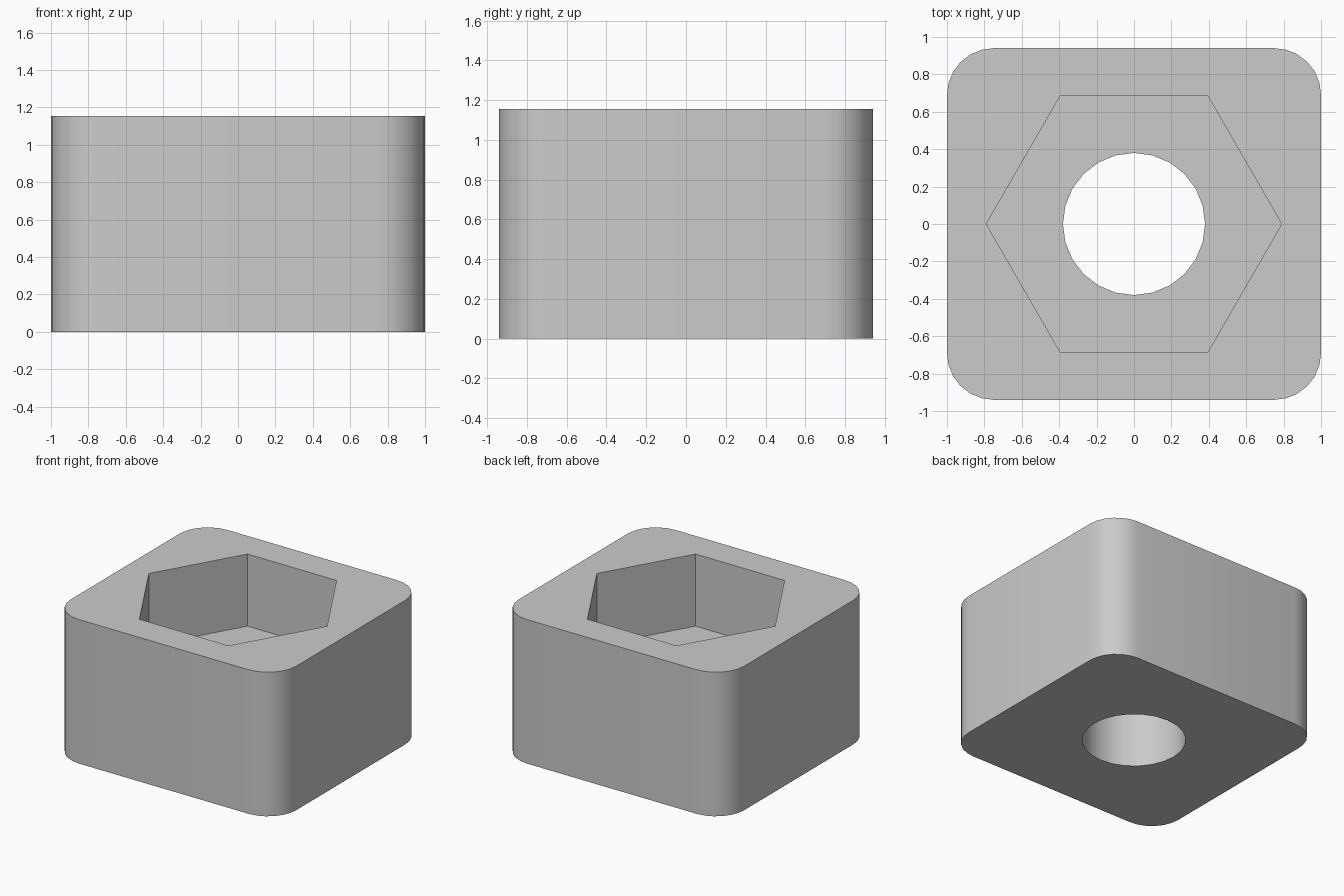
import bpy, bmesh, math

cube = bpy.data.objects.get("Cube")
if cube:
    bpy.data.objects.remove(cube, do_unlink=True)

WIDTH, DEPTH, HEIGHT = 2.0, 1.88, 1.155
CORNER, FLOOR = 0.25, 0.577
HEX_RADIUS, HOLE_RADIUS = 0.79, 0.38


def prism(name, outline, bottom, top):
    """Extrude a closed xy outline between two heights."""
    bm = bmesh.new()
    base = bm.faces.new([bm.verts.new((x, y, bottom)) for x, y in outline])
    extruded = bmesh.ops.extrude_face_region(bm, geom=[base])
    verts = [v for v in extruded["geom"] if isinstance(v, bmesh.types.BMVert)]
    bmesh.ops.translate(bm, verts=verts, vec=(0, 0, top - bottom))
    bmesh.ops.recalc_face_normals(bm, faces=bm.faces)
    mesh = bpy.data.meshes.new(name)
    bm.to_mesh(mesh)
    bm.free()
    obj = bpy.data.objects.new(name, mesh)
    bpy.context.collection.objects.link(obj)
    return obj


def arc(cx, cy, radius, start, sweep, steps):
    """Points along an arc, both ends included."""
    angles = [math.radians(start + sweep * i / steps) for i in range(steps + 1)]
    return [(cx + radius * math.cos(a), cy + radius * math.sin(a)) for a in angles]


def circle(radius, sides):
    return arc(0, 0, radius, 0, 360, sides)[:-1]


# Rounded block
outline = []
for i, (sx, sy) in enumerate([(1, 1), (-1, 1), (-1, -1), (1, -1)]):
    outline += arc(sx * (WIDTH / 2 - CORNER), sy * (DEPTH / 2 - CORNER),
                   CORNER, 90 * i, 90, 6)
block = prism("rounded_block", outline, 0, HEIGHT)

grey = bpy.data.materials.new("grey")
grey.use_nodes = True
colour = (0.6, 0.6, 0.6, 1)
grey.diffuse_color = colour
grey.node_tree.nodes["Principled BSDF"].inputs["Base Color"].default_value = colour
block.data.materials.append(grey)

# Hexagonal pocket in the top and round hole through the floor
cutters = [prism("pocket_cutter", circle(HEX_RADIUS, 6), FLOOR, HEIGHT + 0.2),
           prism("hole_cutter", circle(HOLE_RADIUS, 24), -0.2, HEIGHT + 0.1)]
bpy.ops.object.select_all(action="DESELECT")
block.select_set(True)
bpy.context.view_layer.objects.active = block
for cutter in cutters:
    cutter.hide_render = True
    cutter.data.materials.append(grey)
    cut = block.modifiers.new(cutter.name, "BOOLEAN")
    cut.operation = "DIFFERENCE"
    cut.solver = "EXACT"
    cut.object = cutter
    bpy.ops.object.modifier_apply(modifier=cut.name)
    bpy.data.objects.remove(cutter, do_unlink=True)

bpy.ops.object.shade_smooth_by_angle(angle=math.radians(30))
